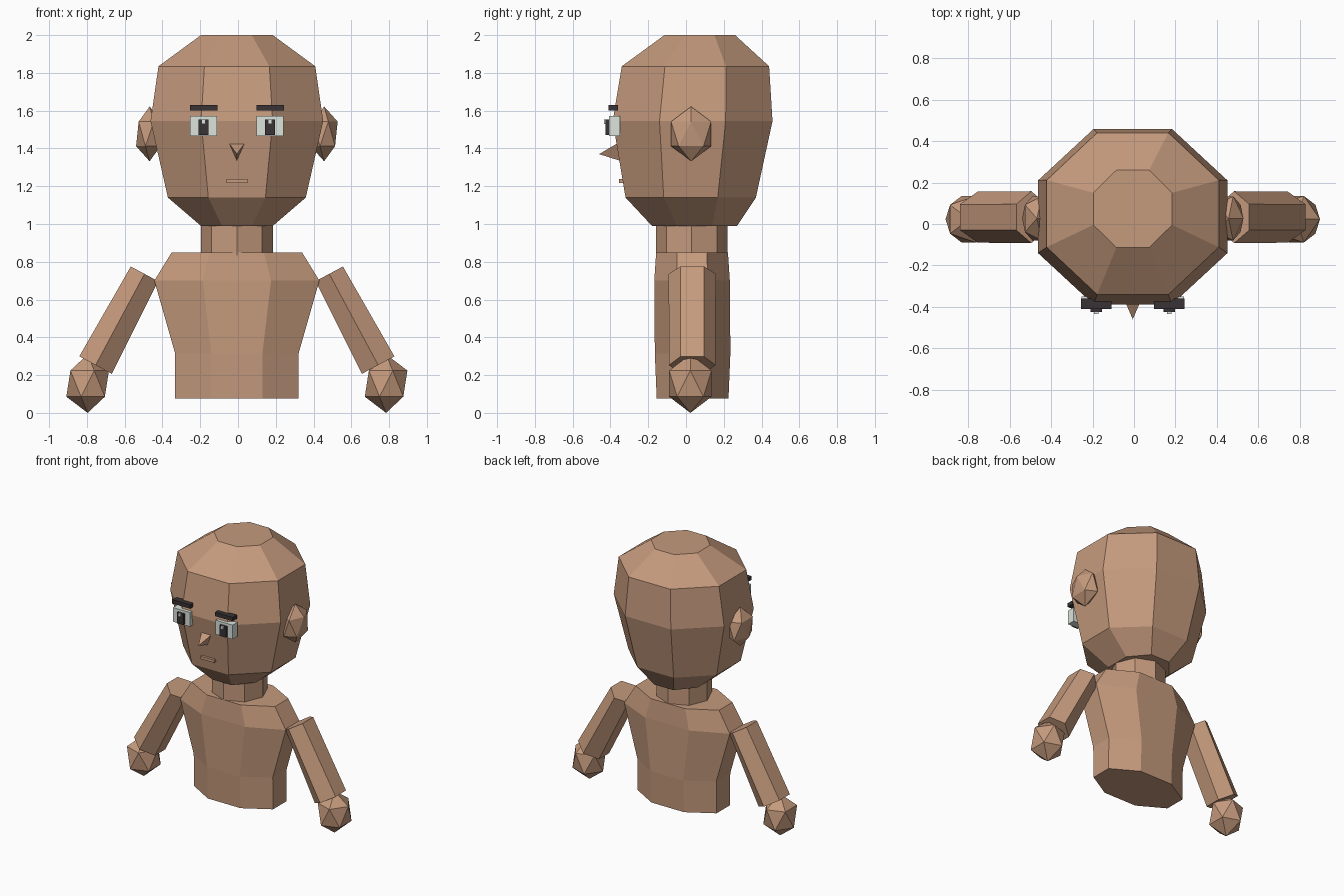
import bpy, bmesh, math
from mathutils import Matrix, Vector

if "Cube" in bpy.data.objects:
    bpy.data.objects.remove(bpy.data.objects["Cube"])

CX = -0.006  # the figure's own middle line


def material(name, colour):
    m = bpy.data.materials.new(name)
    m.diffuse_color = (*colour, 1)
    m.use_nodes = True
    m.node_tree.nodes["Principled BSDF"].inputs["Base Color"].default_value = m.diffuse_color
    return m


SKIN = material("skin", (0.56, 0.325, 0.205))
WHITE = material("eye white", (0.72, 0.77, 0.72))
DARK = material("dark brown", (0.04, 0.032, 0.034))


def finish(name, bm, mat):
    bmesh.ops.recalc_face_normals(bm, faces=bm.faces)
    mesh = bpy.data.meshes.new(name)
    bm.to_mesh(mesh)
    bm.free()
    mesh.materials.append(mat)
    obj = bpy.data.objects.new(name, mesh)
    bpy.context.collection.objects.link(obj)


def loft(name, rings, sides, phase, matrix, mat=SKIN):
    """Rings are (z, half width x, half width y, centre y)."""
    bm = bmesh.new()
    loops = []
    for z, rx, ry, cy in rings:
        angles = [phase + math.tau * i / sides for i in range(sides)]
        loops.append([bm.verts.new(matrix @ Vector((rx * math.cos(a), cy + ry * math.sin(a), z)))
                      for a in angles])
    for lo, hi in zip(loops, loops[1:]):
        for i in range(sides):
            j = (i + 1) % sides
            bm.faces.new((lo[i], lo[j], hi[j], hi[i]))
    bm.faces.new(loops[0])
    bm.faces.new(loops[-1])
    finish(name, bm, mat)


def box(name, lo, hi, mat):
    bm = bmesh.new()
    lo, hi = Vector(lo), Vector(hi)
    bmesh.ops.create_cube(bm, size=1, matrix=Matrix.Translation((lo + hi) / 2)
                          @ Matrix.Diagonal((*(hi - lo), 1)))
    finish(name, bm, mat)


def ball(name, centre, radii):
    bm = bmesh.new()
    bmesh.ops.create_icosphere(bm, subdivisions=1, radius=1,
                               matrix=Matrix.Translation(centre) @ Matrix.Diagonal((*radii, 1)))
    finish(name, bm, SKIN)


def flat_octagon(rows):
    """Turn flat-to-flat half widths into corner radii."""
    k = 1 / math.cos(math.pi / 8)
    return [(z, x * k, y * k, cy) for z, x, y, cy in rows]


middle = Matrix.Translation((CX, 0, 0))

# Head, neck and torso
loft("head", flat_octagon([(0.99, 0.19, 0.225, 0.045), (1.14, 0.365, 0.345, 0.025),
                           (1.545, 0.457, 0.423, 0.035), (1.835, 0.415, 0.39, 0.05),
                           (2.0, 0.19, 0.187, 0.073)]), 8, math.pi / 8, middle)
loft("neck", [(0.81, 0.19, 0.19, 0.03), (1.05, 0.19, 0.19, 0.03)], 8, 0, middle)
loft("torso", flat_octagon([(0.075, 0.327, 0.19, 0.035), (0.315, 0.327, 0.2, 0.035),
                            (0.70, 0.437, 0.2, 0.032), (0.85, 0.345, 0.19, 0.032)]),
     8, math.pi / 8, middle)

# Nose: three-sided spike
bm = bmesh.new()
a, b, c, tip = [bm.verts.new(p) for p in ((CX - 0.047, -0.35, 1.435), (CX + 0.047, -0.35, 1.435),
                                          (CX, -0.35, 1.335), (CX, -0.46, 1.37))]
for f in ((a, b, c), (a, b, tip), (b, c, tip), (c, a, tip)):
    bm.faces.new(f)
finish("nose", bm, SKIN)

# Mouth
box("mouth", (CX - 0.056, -0.355, 1.217), (CX + 0.056, -0.31, 1.238), SKIN)

# Paired parts
for s, side in ((-1, "left"), (1, "right")):
    # Six-sided arm, slightly wider at the wrist
    top, end = Vector((CX + s * 0.489, 0, 0.736)), Vector((CX + s * 0.748, 0, 0.253))
    w = (end - top).normalized()
    v = Vector((0, 1, 0))
    u = v.cross(w)
    frame = Matrix.Translation(top) @ Matrix((u, v, w)).transposed().to_4x4()
    loft(side + "_arm", [(0, 0.095, 0.125, 0.033), ((end - top).length, 0.113, 0.123, 0.033)],
         6, math.pi / 6, frame)
    ball(side + "_hand", (CX + s * 0.79, 0.023, 0.155), (0.126, 0.132, 0.155))
    ball(side + "_ear", (CX + s * 0.462, 0.027, 1.477), (0.08, 0.125, 0.145))

    # Eye and brow
    x = CX + s * 0.176
    box(side + "_eye_white", (x - 0.071, -0.408, 1.465), (x + 0.071, -0.35, 1.571), WHITE)
    box(side + "_pupil", (x - 0.027, -0.425, 1.472), (x + 0.027, -0.405, 1.552), DARK)
    box(side + "_eye_glint", (x - 0.011, -0.433, 1.53), (x + 0.011, -0.424, 1.552), WHITE)
    box(side + "_brow", (x - 0.073, -0.41, 1.601), (x + 0.073, -0.36, 1.63), DARK)
